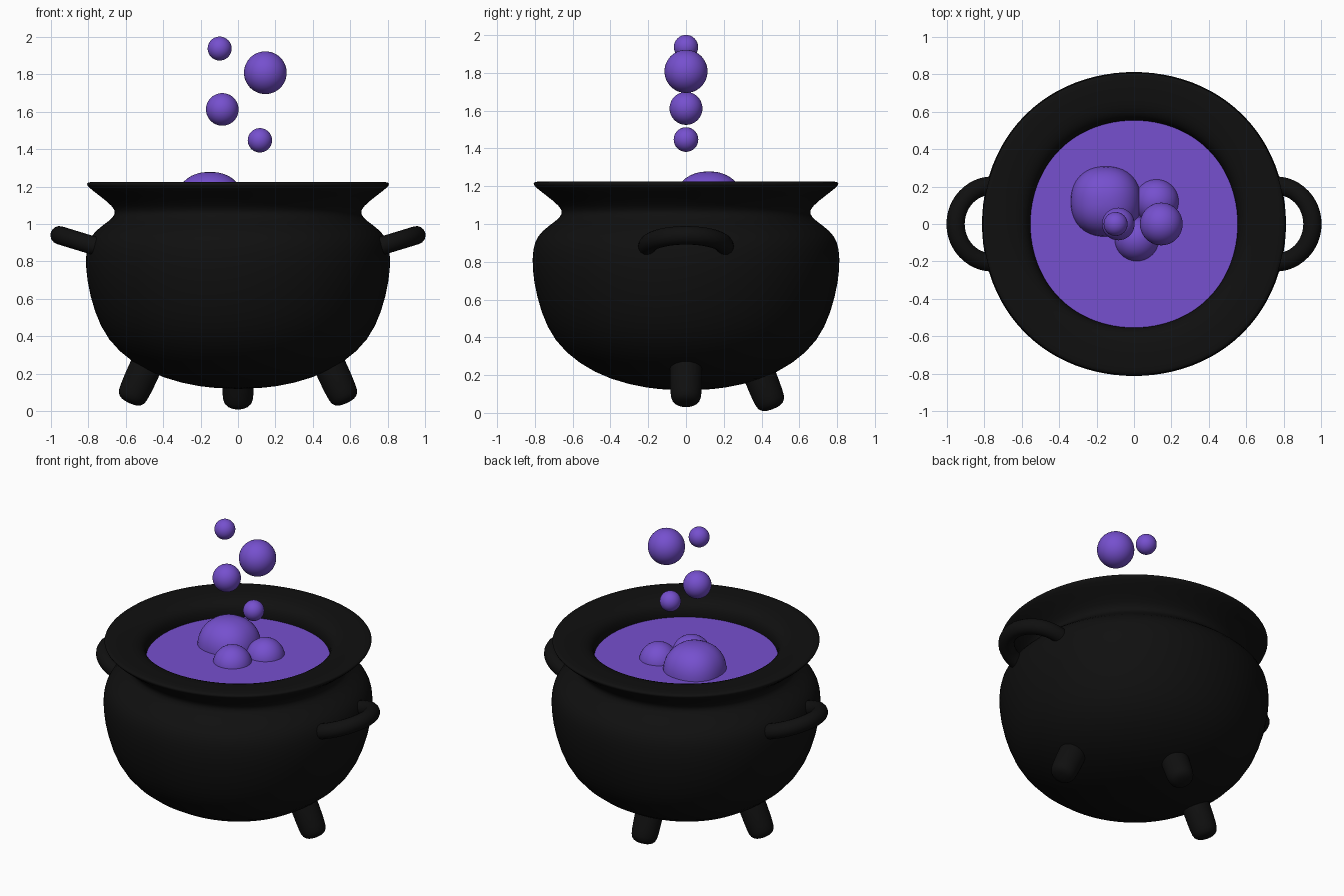
import bpy, bmesh, math
from mathutils import Vector

if "Cube" in bpy.data.objects:
    bpy.data.objects.remove(bpy.data.objects["Cube"])


def material(name, color):
    m = bpy.data.materials.new(name)
    m.diffuse_color = color
    m.use_nodes = True
    m.node_tree.nodes["Principled BSDF"].inputs["Base Color"].default_value = m.diffuse_color
    return m


IRON = material("black_iron", (0.005, 0.005, 0.005, 1))
BREW = material("purple_brew", (0.18, 0.08, 0.62, 1))


def finish(name, bm, mat, subsurf=0):
    bmesh.ops.recalc_face_normals(bm, faces=bm.faces)
    for f in bm.faces:
        f.smooth = True
    me = bpy.data.meshes.new(name)
    bm.to_mesh(me)
    bm.free()
    me.materials.append(mat)
    ob = bpy.data.objects.new(name, me)
    bpy.context.collection.objects.link(ob)
    if subsurf:
        mod = ob.modifiers.new("smooth", 'SUBSURF')
        mod.levels = mod.render_levels = subsurf
    return ob


def lathe(profile, segs=48, square=0.0):
    """Revolve (radius, z) points about z; zero radius makes a pole."""
    bm = bmesh.new()
    rings = []
    for r, z in profile:
        if r == 0:
            rings.append([bm.verts.new((0, 0, z))] * segs)
            continue
        ring = []
        for i in range(segs):
            a = math.tau * i / segs
            k = r * (1 + square * (1 - math.cos(4 * a)))
            ring.append(bm.verts.new((k * math.cos(a), k * math.sin(a), z)))
        rings.append(ring)
    for lo, hi in zip(rings, rings[1:]):
        for i in range(segs):
            j = (i + 1) % segs
            bm.faces.new(dict.fromkeys((lo[i], lo[j], hi[j], hi[i])))
    return bm


# Pot: belly, pinched neck, flared rim, rounded lip and hidden inside
pot = [(0, 0.118), (0.2, 0.128), (0.4, 0.174), (0.57, 0.26), (0.7, 0.38),
       (0.77, 0.53), (0.81, 0.7), (0.817, 0.82), (0.805, 0.905), (0.765, 0.965),
       (0.69, 1.015), (0.65, 1.055), (0.67, 1.095), (0.74, 1.15), (0.8, 1.195),
       (0.813, 1.215), (0.80, 1.226), (0.73, 1.224), (0.65, 1.22), (0.6, 1.207),
       (0.567, 1.18), (0.553, 1.14), (0.552, 1.05), (0.66, 0.92), (0.7, 0.7),
       (0.6, 0.42), (0.3, 0.27), (0, 0.24)]
finish("pot", lathe(pot, square=0.007), IRON, 1)

# Liquid surface
finish("liquid", lathe([(0, 1.11), (0.57, 1.11)], square=0.007), BREW)


# Legs: stubby rounded pegs leaning outwards
def leg(name, top, tip, r=0.087):
    top, tip = Vector(top), Vector(tip)
    axis = top - tip
    n = axis.length
    prof = [(0, 0), (r * 0.55, 0.004), (r * 0.88, 0.025), (r * 0.97, 0.065),
            (r, n * 0.6), (r, n), (0, n)]
    ob = finish(name, lathe(prof, 24), IRON, 1)
    ob.rotation_mode = 'QUATERNION'
    ob.rotation_quaternion = axis.to_track_quat('Z', 'Y')
    ob.location = tip


for side, s in (("left", -1), ("right", 1)):
    leg(side + "_leg", (s * 0.455, 0, 0.32), (s * 0.582, 0, 0.043))
leg("back_leg", (0, 0.35, 0.3), (0, 0.462, 0.02))

# Handles: tilted rings sunk into the belly
for side, s in (("left", -1), ("right", 1)):
    bpy.ops.mesh.primitive_torus_add(
        major_radius=0.205, minor_radius=0.049, major_segments=48, minor_segments=16,
        location=(s * 0.757, 0, 0.88), rotation=(0, -s * math.radians(17), 0))
    ob = bpy.context.object
    ob.name = side + "_handle"
    ob.data.materials.append(IRON)
    bpy.ops.object.shade_smooth()


# Bubbles: on the surface (the big one slightly boxy) and floating above
def bubble(name, loc, r, power=2.0):
    bm = bmesh.new()
    bmesh.ops.create_uvsphere(bm, u_segments=40, v_segments=24, radius=1)
    for v in bm.verts:
        k = sum(abs(c) ** power for c in v.co) ** (1 / power)
        v.co *= r / k
    finish(name, bm, BREW).location = loc


bubble("big_surface_bubble", (-0.15, 0.12, 1.09), 0.188, 2.25)
bubble("surface_bubble_1", (0.12, 0.12, 1.09), 0.12)
bubble("surface_bubble_2", (0.015, -0.08, 1.09), 0.12)
for i, (x, z, r) in enumerate([(-0.098, 1.937, 0.064), (0.146, 1.808, 0.114),
                               (-0.084, 1.612, 0.087), (0.117, 1.447, 0.065)]):
    bubble(f"floating_bubble_{i + 1}", (x, 0, z), r)
